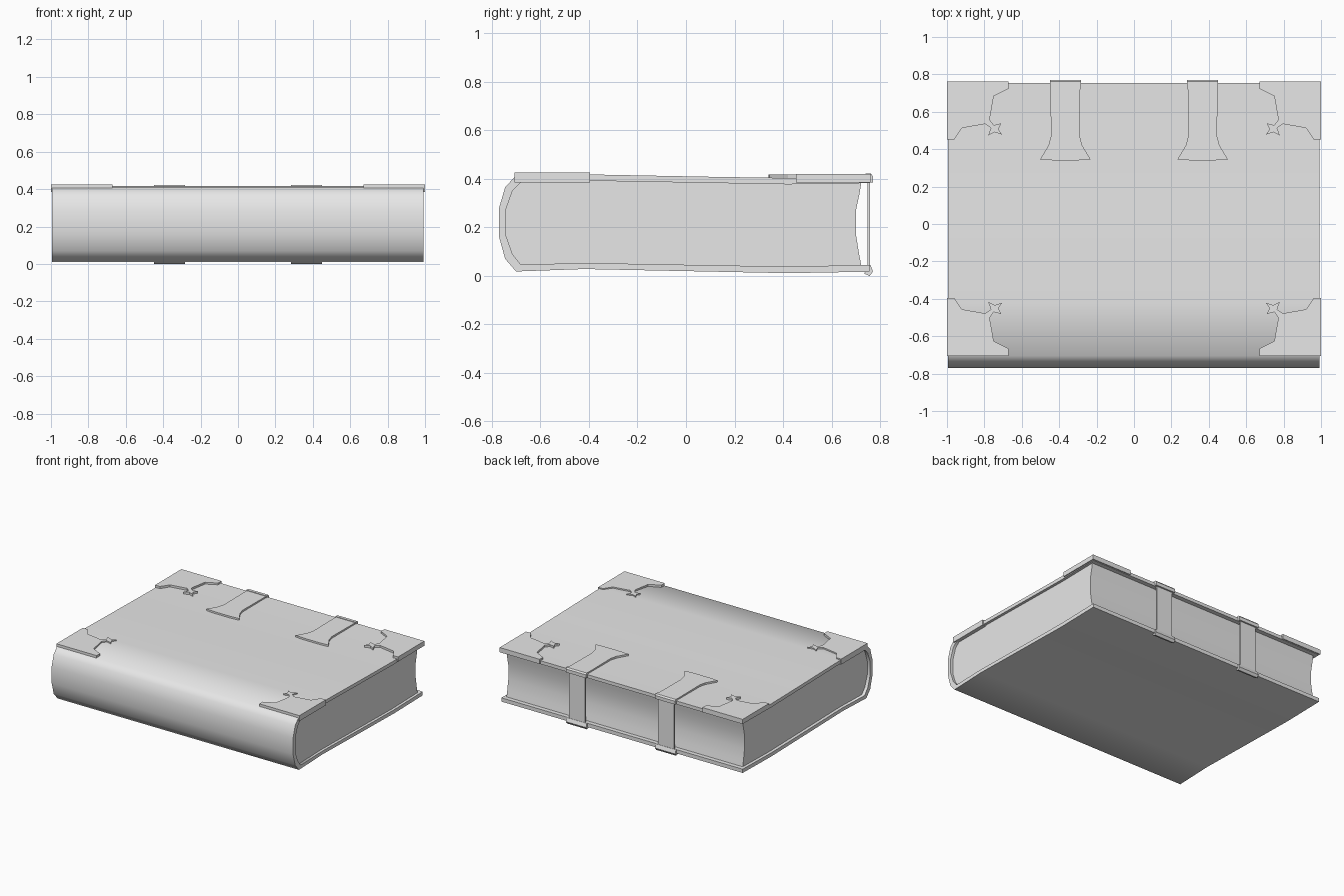
import bpy
import bmesh
import math
from mathutils import Vector

if "Cube" in bpy.data.objects:
    bpy.data.objects.remove(bpy.data.objects["Cube"])

# One plain grey for the whole book
grey = bpy.data.materials.new("plain_grey")
grey.use_nodes = True
grey.diffuse_color = (0.8, 0.8, 0.8, 1)
grey.node_tree.nodes["Principled BSDF"].inputs["Base Color"].default_value = (0.8, 0.8, 0.8, 1)


def prism(name, outline, axis, low, high, smooth=False):
    """Extrude a closed outline along x (outline is y, z) or z (outline is x, y)."""
    bm = bmesh.new()
    place = (lambda a, b, t: (t, a, b)) if axis == "x" else (lambda a, b, t: (a, b, t))
    face = bm.faces.new([bm.verts.new(place(a, b, low)) for a, b in outline])
    moved = bmesh.ops.extrude_face_region(bm, geom=[face])["geom"]
    shift = Vector(place(0, 0, high - low))
    bmesh.ops.translate(bm, vec=shift, verts=[v for v in moved if isinstance(v, bmesh.types.BMVert)])
    bmesh.ops.recalc_face_normals(bm, faces=bm.faces)
    mesh = bpy.data.meshes.new(name)
    bm.to_mesh(mesh)
    bm.free()
    mesh.materials.append(grey)
    obj = bpy.data.objects.new(name, mesh)
    bpy.context.collection.objects.link(obj)
    if smooth:
        bpy.ops.object.select_all(action="DESELECT")
        obj.select_set(True)
        bpy.context.view_layer.objects.active = obj
        bpy.ops.object.shade_smooth_by_angle(angle=math.radians(60))
    return obj


# Cover: both boards and the rounded spine as one profile
outer = [(0.755, 0.407), (0.42, 0.403), (0.1, 0.408), (-0.42, 0.418), (-0.705, 0.408),
         (-0.745, 0.365), (-0.77, 0.28), (-0.77, 0.16), (-0.745, 0.07), (-0.70, 0.018),
         (-0.42, 0.028), (0.42, 0.011), (0.755, 0.017)]
inner = [(0.755, 0.045), (0.42, 0.038), (-0.42, 0.053), (-0.68, 0.046), (-0.715, 0.09),
         (-0.743, 0.17), (-0.743, 0.27), (-0.715, 0.35), (-0.68, 0.385),
         (-0.42, 0.392), (0.42, 0.377), (0.755, 0.382)]
prism("cover", outer + inner, "x", -0.995, 0.992, True)

# Page block with a hollow fore edge, tucked just inside the cover
fore_edge = [(0.722, 0.382), (0.715, 0.34), (0.70, 0.27), (0.70, 0.17), (0.713, 0.09), (0.722, 0.042)]
prism("pages", fore_edge + inner[1:-1], "x", -0.972, 0.972, True)

# Corner plates: one outline measured inward from the corner, ending in a small trefoil
corner = [(0, 0), (0.33, 0), (0.33, 0.04), (0.25, 0.08), (0.228, 0.205), (0.25, 0.235),
          (0.29, 0.225), (0.275, 0.255), (0.295, 0.285), (0.255, 0.272), (0.22, 0.29),
          (0.235, 0.25), (0.205, 0.228), (0.08, 0.25), (0.04, 0.31), (0, 0.31)]
for side, sx in (("left", 1), ("right", -1)):
    for end, sy, edge, top in (("front", 1, -0.706, 0.426), ("back", -1, 0.763, 0.42)):
        outline = [(sx * (1 - u), edge + sy * v) for u, v in corner]
        prism(f"corner_plate_{end}_{side}", outline, "z", 0.385, top)

# Two clasps: flared plate, top and bottom caps, and the strap between them
half_flare = [(0.08, 0.755), (0.077, 0.47), (0.09, 0.42), (0.135, 0.345), (0.06, 0.34)]
flare = half_flare + [(-x, y) for x, y in reversed(half_flare)]
top_cap = [(0.74, 0.385), (0.77, 0.385), (0.77, 0.41), (0.762, 0.421), (0.74, 0.421)]
bottom_cap = [(0.735, 0.008), (0.757, 0), (0.77, 0.018), (0.76, 0.045), (0.745, 0.045)]
for side, cx in (("left", 0.367), ("right", -0.367)):
    prism(f"clasp_plate_{side}", [(cx + x, y) for x, y in flare], "z", 0.39, 0.417)
    prism(f"clasp_top_cap_{side}", top_cap, "x", cx - 0.083, cx + 0.083)
    prism(f"clasp_bottom_cap_{side}", bottom_cap, "x", cx - 0.083, cx + 0.083)
    strap = [(0.747, 0.02), (0.758, 0.02), (0.758, 0.4), (0.747, 0.4)]
    prism(f"strap_{side}", strap, "x", cx - 0.066, cx + 0.066)
